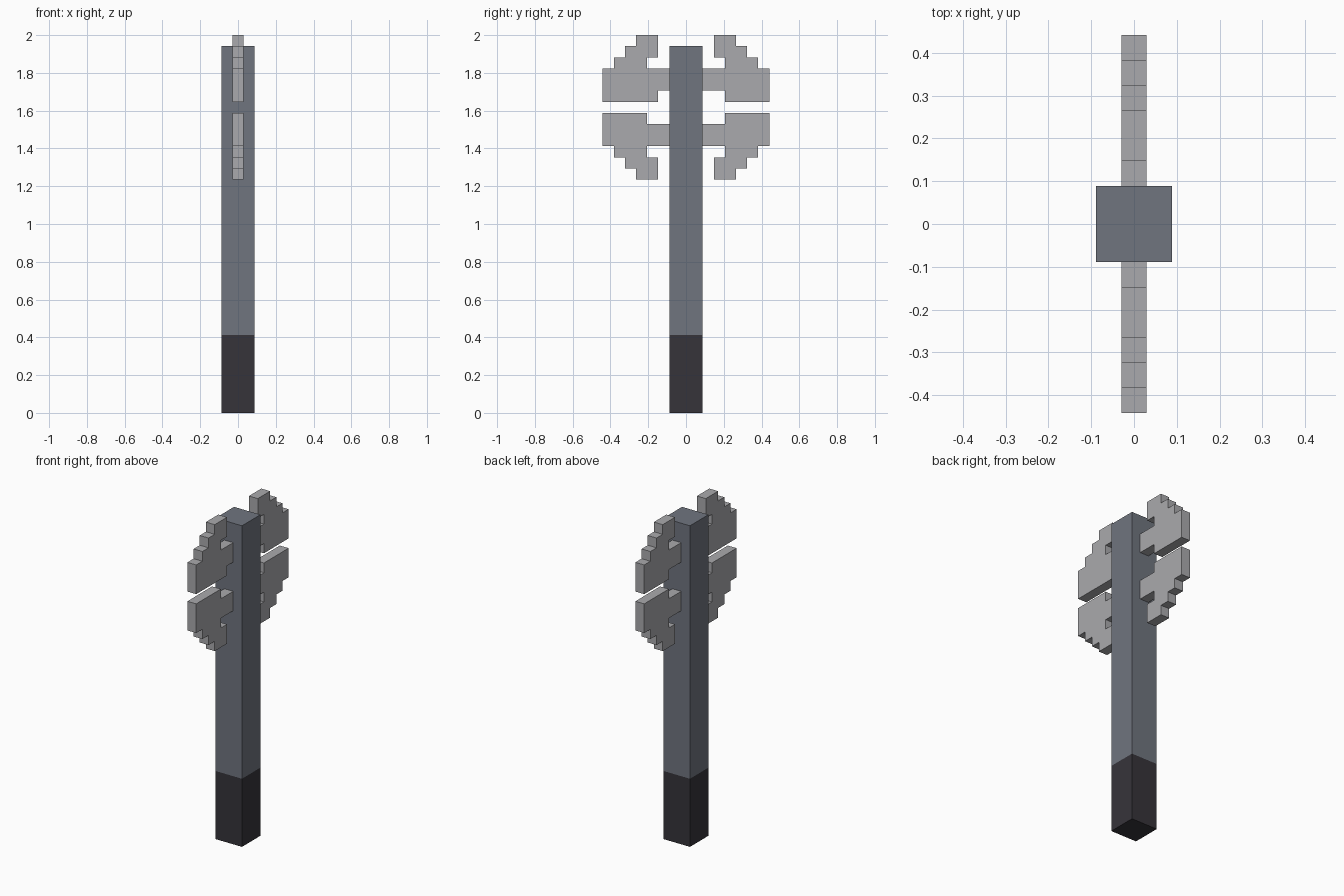
import bpy
import bmesh

cube = bpy.data.objects.get("Cube")
if cube:
    bpy.data.objects.remove(cube, do_unlink=True)

U = 2 / 34  # one grid cell of the blocky design


def make_material(name, srgb):
    color = [((c / 255 + 0.055) / 1.055) ** 2.4 for c in srgb] + [1]
    mat = bpy.data.materials.new(name)
    mat.use_nodes = True
    mat.diffuse_color = color
    mat.node_tree.nodes["Principled BSDF"].inputs["Base Color"].default_value = color
    return mat


def add_prism(name, outline, half_width, mat):
    """Extrude a (y, z) outline, given in cells, along x."""
    bm = bmesh.new()
    face = bm.faces.new([bm.verts.new((-half_width * U, y * U, z * U)) for y, z in outline])
    moved = bmesh.ops.extrude_face_region(bm, geom=[face])["geom"]
    verts = [v for v in moved if isinstance(v, bmesh.types.BMVert)]
    bmesh.ops.translate(bm, verts=verts, vec=(2 * half_width * U, 0, 0))
    bmesh.ops.recalc_face_normals(bm, faces=bm.faces)
    mesh = bpy.data.meshes.new(name)
    bm.to_mesh(mesh)
    bm.free()
    mesh.materials.append(mat)
    obj = bpy.data.objects.new(name, mesh)
    bpy.context.collection.objects.link(obj)


def bar(z0, z1):
    return [(-1.5, z0), (1.5, z0), (1.5, z1), (-1.5, z1)]


def flange(heel):
    """Stepped blade, heights measured from the gap between upper and lower blades."""
    return [(1.5, 1.5), (heel, 1.5), (heel, 0.5), (7.5, 0.5), (7.5, 3.5),
            (6.5, 3.5), (6.5, 4.5), (5.5, 4.5), (5.5, 5.5), (4.5, 5.5),
            (4.5, 6.5), (2.5, 6.5), (2.5, 4.5), (3.5, 4.5), (3.5, 3.5), (1.5, 3.5)]


steel = make_material("light_steel", (170, 170, 173))
iron = make_material("blue_grey_iron", (112, 117, 127))
leather = make_material("dark_grip", (54, 52, 58))

# Handle
add_prism("grip", bar(0, 7), 1.5, leather)
add_prism("shaft", bar(7, 33), 1.5, iron)

# Four flanges, mirrored front to back and top to bottom; the upper front heel is longer
for side, sy in (("front", -1), ("back", 1)):
    for level, sz in (("upper", 1), ("lower", -1)):
        heel = 2.5 if (side, level) == ("front", "upper") else 3.5
        outline = [(sy * y, 27.5 + sz * z) for y, z in flange(heel)]
        add_prism(f"{level}_{side}_flange", outline, 0.5, steel)
